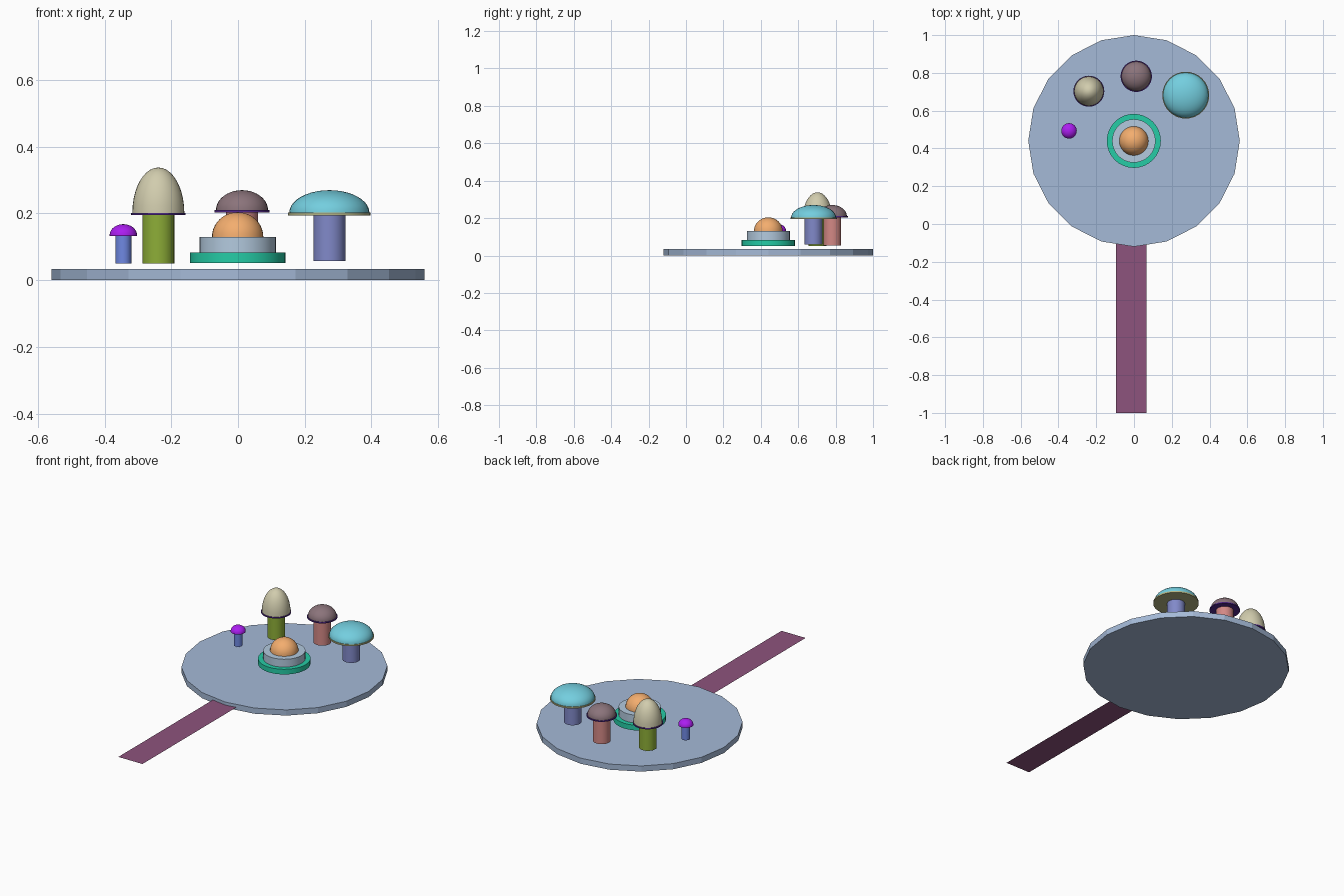
import bpy, bmesh, math

if "Cube" in bpy.data.objects:
    bpy.data.objects.remove(bpy.data.objects["Cube"])


def paint(obj, rgb):
    # 0-255 display colour to linear diffuse colour
    m = bpy.data.materials.new(obj.name + "_colour")
    m.diffuse_color = [(c / 255) ** 2.2 for c in rgb] + [1]
    m.use_nodes = True
    m.node_tree.nodes["Principled BSDF"].inputs["Base Color"].default_value = m.diffuse_color
    obj.data.materials.append(m)


def lathe(name, profile, x, y, rgb, sides=32, smooth=True):
    """Revolve (radius, z) points about z; radius 0 makes a pole, open ends are capped."""
    bm = bmesh.new()
    rings = []
    for r, z in profile:
        if r == 0:
            rings.append([bm.verts.new((0, 0, z))])
        else:
            rings.append([bm.verts.new((r * math.sin(a), r * math.cos(a), z))
                          for a in (2 * math.pi * i / sides for i in range(sides))])
    for lo, hi in zip(rings, rings[1:]):
        for i in range(sides):
            j = (i + 1) % sides
            if len(hi) == 1:
                bm.faces.new((lo[i], lo[j], hi[0]))
            else:
                bm.faces.new((lo[i], lo[j], hi[j], hi[i]))
    for ring in (rings[0], rings[-1]):
        if len(ring) > 1:
            bm.faces.new(ring)
    bmesh.ops.recalc_face_normals(bm, faces=bm.faces)
    me = bpy.data.meshes.new(name)
    bm.to_mesh(me)
    bm.free()
    obj = bpy.data.objects.new(name, me)
    bpy.context.collection.objects.link(obj)
    obj.location = (x, y, 0)
    paint(obj, rgb)
    if smooth:
        bpy.ops.object.select_all(action='DESELECT')
        obj.select_set(True)
        bpy.context.view_layer.objects.active = obj
        bpy.ops.object.shade_smooth_by_angle(angle=math.radians(35))
    return obj


def drum(name, r, z0, z1, x, y, rgb, **kw):
    return lathe(name, [(r, z0), (r, z1)], x, y, rgb, **kw)


def dome(name, r, z0, z1, x, y, rgb, n=10):
    pts = [(r * math.cos(t), z0 + (z1 - z0) * math.sin(t))
           for t in (math.pi / 2 * i / n for i in range(n))]
    return lathe(name, pts + [(0, z1)], x, y, rgb)


# Round ground slab, twenty flat sides
drum("ground_slab", 0.56, 0, 0.034, 0, 0.44, (163, 184, 214), sides=20, smooth=False)

# Thin path leading to the slab
me = bpy.data.meshes.new("path")
me.from_pydata([(-0.094, -1, 0.016), (0.066, -1, 0.016), (0.066, -0.08, 0.016), (-0.094, -0.08, 0.016)],
               [], [(0, 1, 2, 3)])
path = bpy.data.objects.new("path", me)
bpy.context.collection.objects.link(path)
paint(path, (140, 84, 124))

# Tiered centrepiece
drum("lower_tier", 0.143, 0.052, 0.083, -0.001, 0.44, (42, 203, 165))
drum("upper_tier", 0.115, 0.083, 0.13, -0.001, 0.44, (178, 201, 222))
dome("centre_dome", 0.077, 0.13, 0.204, -0.001, 0.44, (243, 172, 110))

# Mushrooms: name, x, y, stem (r, z0, colour), rim (r, z0, z1, colour), cap (r, top, colour)
mushrooms = [
    ("small", -0.344, 0.493, (0.024, 0.05, (110, 135, 225)),
     (0.041, 0.132, 0.135, (150, 30, 215)), (0.041, 0.168, (170, 35, 240))),
    ("tall", -0.239, 0.703, (0.048, 0.05, (140, 172, 58)),
     (0.082, 0.195, 0.202, (85, 45, 140)), (0.078, 0.338, (208, 203, 172))),
    ("round", 0.012, 0.782, (0.048, 0.053, (210, 135, 132)),
     (0.083, 0.203, 0.21, (85, 45, 140)), (0.078, 0.27, (138, 115, 122))),
    ("wide", 0.274, 0.682, (0.048, 0.058, (128, 136, 200)),
     (0.124, 0.194, 0.203, (178, 178, 130)), (0.12, 0.27, (115, 205, 222))),
]
for n, x, y, (sr, s0, sc), (rr, r0, r1, rc), (cr, top, cc) in mushrooms:
    drum(n + "_mushroom_stem", sr, s0, r0, x, y, sc)
    drum(n + "_mushroom_rim", rr, r0, r1, x, y, rc)
    dome(n + "_mushroom_cap", cr, r1, top, x, y, cc)
